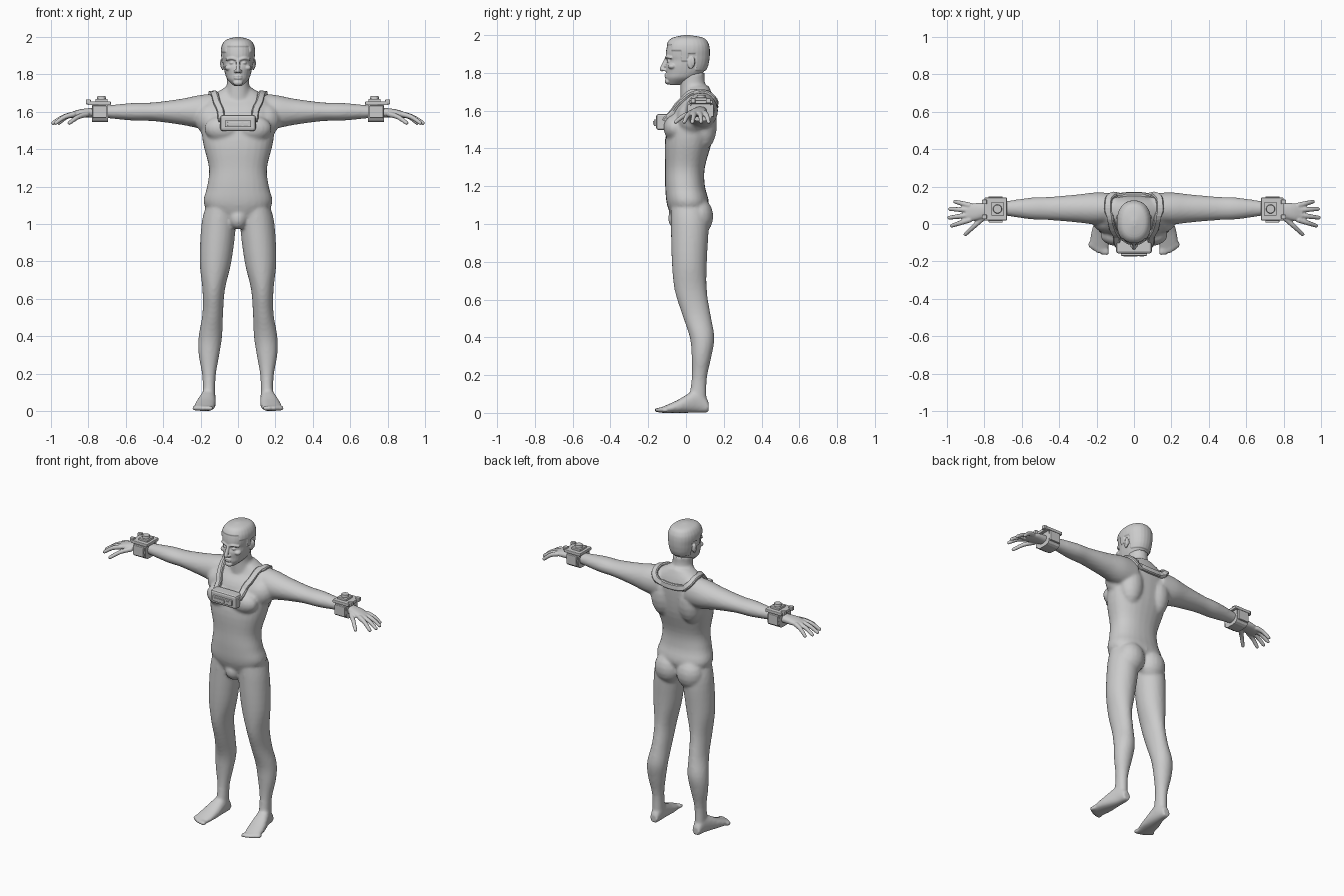
import bpy, bmesh, math
from mathutils import Vector, Matrix
from mathutils.bvhtree import BVHTree

cube = bpy.data.objects.get("Cube")
if cube:
    bpy.data.objects.remove(cube)

tone = (.6, .6, .6, 1)
grey = bpy.data.materials.new("plain_grey")
grey.use_nodes = True
grey.diffuse_color = tone
grey.node_tree.nodes["Principled BSDF"].inputs["Base Color"].default_value = tone
SIDES = {"left": 1, "right": -1}


def smooth_rows(rows, steps=4):
    """Resample a list of number tuples along a smooth spline."""
    result = []
    last = len(rows) - 1
    for i in range(last):
        before, start, end, after = rows[max(i - 1, 0)], rows[i], rows[i + 1], rows[min(i + 2, last)]
        for k in range(steps):
            t = k / steps
            row = []
            for p, q, r, s in zip(before, start, end, after):
                bend = (2 * p - 5 * q + 4 * r - s) + t * (3 * (q - r) + s - p)
                row.append(q + t * (r - p + t * bend) / 2)
            result.append(row)
    return result + [list(rows[-1])]


def circle(sides):
    return [(math.cos(math.tau * k / sides), math.sin(math.tau * k / sides)) for k in range(sides)]


def bridge(bm, rings):
    """Skin a row of point rings and cap both ends."""
    rings = [[bm.verts.new(point) for point in ring] for ring in rings]
    bm.faces.new(rings[0])
    bm.faces.new(rings[-1])
    for ring, following in zip(rings, rings[1:]):
        for k in range(len(ring)):
            bm.faces.new((ring[k - 1], ring[k], following[k], following[k - 1]))


def loft(bm, rows, axis, side=1, power=2, sides=28):
    """Rows hold position on the axis, then low and high limits on the other two axes."""
    rings = []
    for t, u_low, u_high, v_low, v_high in smooth_rows(rows):
        ring = []
        for c, s in circle(sides):
            u = math.copysign(abs(c) ** (2 / power), c)
            v = math.copysign(abs(s) ** (2 / power), s)
            point = [(u_low + u_high + u * (u_high - u_low)) / 2,
                     (v_low + v_high + v * (v_high - v_low)) / 2]
            point.insert(axis, t)
            point[0] *= side
            ring.append(point)
        rings.append(ring)
    bridge(bm, rings)


def column(bm, rows, power=2):
    """Upright symmetric form: height, half width, front, back."""
    loft(bm, [(z, -w, w, front, back) for z, w, front, back in rows], axis=2, power=power)


def blob(bm, centre, radii, side=1):
    x, y, z = centre
    a, b, c = radii
    rings = []
    for i in range(10):
        tilt = math.pi * (i + .3) / 9.6
        r, h = math.sin(tilt), math.cos(tilt)
        rings.append([(side * x + a * r * u, y + b * r * v, z + c * h) for u, v in circle(18)])
    bridge(bm, rings)


def digit(bm, points, thick, thin, side=1):
    """Tapering round-ended tube along a path."""
    path = [Vector((side * x, y, z)) for x, y, z in smooth_rows(points)]
    rings = []
    for i, point in enumerate(path):
        r = thick + (thin - thick) * i / (len(path) - 1)
        along = path[min(i + 1, len(path) - 1)] - path[max(i - 1, 0)]
        turn = along.to_track_quat('Z', 'Y')
        rings.append([point + turn @ Vector((r * u, r * v, 0)) for u, v in circle(14)])
    bridge(bm, rings)
    blob(bm, path[0], [thick] * 3)
    blob(bm, path[-1], [thin] * 3)


def finish(bm, name):
    bmesh.ops.recalc_face_normals(bm, faces=bm.faces)
    mesh = bpy.data.meshes.new(name)
    bm.to_mesh(mesh)
    bm.free()
    mesh.materials.append(grey)
    ob = bpy.data.objects.new(name, mesh)
    bpy.context.collection.objects.link(ob)
    return ob


def fuse(bm, name, voxel, rounds):
    """Merge overlapping forms into one smooth skin."""
    ob = finish(bm, name)
    skin = ob.modifiers.new("skin", 'REMESH')
    skin.mode, skin.voxel_size = 'VOXEL', voxel
    relax = ob.modifiers.new("relax", 'SMOOTH')
    relax.factor, relax.iterations = .5, rounds
    graph = bpy.context.evaluated_depsgraph_get()
    mesh = bpy.data.meshes.new_from_object(ob.evaluated_get(graph))
    ob.modifiers.clear()
    ob.data = mesh
    mesh.materials.clear()
    mesh.materials.append(grey)
    mesh.shade_smooth()
    return ob


def box(name, centre, size, bevel=.004):
    bm = bmesh.new()
    matrix = Matrix.Translation(centre) @ Matrix.Diagonal((*size, 1))
    bmesh.ops.create_cube(bm, size=1, matrix=matrix)
    bmesh.ops.bevel(bm, geom=bm.edges[:], offset=bevel, segments=2, profile=.5, affect='EDGES')
    finish(bm, name)


# torso and neck
bm = bmesh.new()
column(bm, [(1, .07, -.06, .06), (1.1, .18, -.1, .12), (1.2, .165, -.11, .1), (1.3, .155, -.11, .1),
            (1.45, .19, -.11, .14), (1.6, .195, -.07, .155), (1.67, .16, -.02, .145), (1.73, .07, 0, .12)], power=2.3)
column(bm, [(1.65, .08, -.03, .13), (1.75, .06, -.03, .1), (1.8, .06, -.04, .1)])
blob(bm, (0, -.045, 1.03), (.05, .05, .06))
for side in SIDES.values():
    # chest, shoulder blade, buttock, shoulder
    blob(bm, (.08, -.06, 1.51), (.1, .06, .07), side)
    blob(bm, (.1, .09, 1.53), (.08, .075, .14), side)
    blob(bm, (.08, .065, 1.04), (.09, .08, .1), side)
    blob(bm, (.14, .03, 1.56), (.09, .08, .09), side)
    # arm: reach, half depth, half height
    arm = [(.1, .08, .1), (.2, .086, .09), (.3, .075, .07), (.45, .062, .05), (.55, .058, .048),
           (.68, .04, .036), (.78, .03, .025)]
    loft(bm, [(x, .083 - d, .083 + d, 1.6 - h, 1.6 + h) for x, d, h in arm], axis=0, side=side)
    # leg: height, inner, outer, front, back
    loft(bm, [(1.1, .01, .17, -.08, .1), (1, .01, .195, -.08, .12), (.8, .035, .205, -.075, .11),
              (.65, .07, .19, -.06, .11), (.52, .08, .19, -.02, .13), (.4, .085, .21, .02, .15),
              (.3, .1, .21, .03, .135), (.18, .12, .19, .03, .11), (.05, .12, .19, .01, .11)], axis=2, side=side)
    # foot: position, inner, outer, top
    foot = [(.12, .13, .18, .06), (.06, .12, .195, .12), (-.05, .12, .23, .065), (-.13, .135, .235, .03)]
    loft(bm, [(y, inner, outer, 0, top) for y, inner, outer, top in foot], axis=1, side=side, power=2.3)
    for i in range(5):
        r = .01 if i else .016
        blob(bm, (.147 + .022 * i, -.15 + .0025 * i * i, .015), (r, .02, .015), side)
body = fuse(bm, "body", .01, rounds=3)

# hands with spread fingers
for tag, side in SIDES.items():
    bm = bmesh.new()
    loft(bm, [(.74, .05, .11, 1.57, 1.625), (.84, .02, .112, 1.57, 1.614), (.9, .015, .1, 1.565, 1.595)],
         axis=0, side=side, power=2.3)
    # knuckle position, spread angle, length
    fingers = [(.88, .1 - .026 * i, .25 - .19 * i, length) for i, length in enumerate((.08, .105, .11, .1))]
    thumb = (.81, .03, -.75, .125)
    for x, y, angle, length in fingers + [thumb]:
        dx, dy = length * math.cos(angle), length * math.sin(angle)
        digit(bm, [(x, y, 1.586), (x + dx / 2, y + dy / 2, 1.572), (x + dx, y + dy, 1.54)], .0155, .0105, side)
    fuse(bm, tag + "_hand", .005, rounds=2)

# head with nose, chin and lips
bm = bmesh.new()
column(bm, [(1.737, .02, -.09, -.03), (1.77, .055, -.105, .05), (1.8, .068, -.106, .09), (1.835, .076, -.108, .11),
            (1.865, .08, -.1, .117), (1.89, .083, -.107, .12), (1.925, .086, -.104, .12), (1.955, .08, -.095, .113),
            (1.98, .06, -.07, .09), (1.994, .01, -.01, .02)], power=2.25)
digit(bm, [(0, -.103, 1.876), (0, -.116, 1.846), (0, -.127, 1.82)], .009, .0125)
blob(bm, (0, -.097, 1.755), (.026, .016, .016))
for z in (1.79, 1.779):
    blob(bm, (0, -.104, z), (.023, .01, .006))
for side in SIDES.values():
    # nostril, brow, eye, cheek, ear
    blob(bm, (.013, -.113, 1.816), (.009, .012, .008), side)
    digit(bm, [(.01, -.104, 1.88), (.035, -.1, 1.886), (.06, -.08, 1.88)], .0075, .007, side)
    blob(bm, (.031, -.088, 1.861), (.015, .014, .0075), side)
    blob(bm, (.048, -.073, 1.835), (.024, .023, .016), side)
    blob(bm, (.083, .027, 1.853), (.007, .02, .032), side)
    blob(bm, (.088, .036, 1.86), (.008, .012, .026), side)
head = fuse(bm, "head", .004, rounds=2)


def hairline(y):
    """Lower edge of the hair: forehead, temple, sideburn, over the ear, nape."""
    for limit, height in ((-.075, 1.945), (-.025, 1.915), (.01, 1.86), (.05, 1.9)):
        if y < limit:
            return height
    return 1.81


# short hair raised from the scalp
normals = [v.normal.copy() for v in head.data.vertices]
for vertex, normal in zip(head.data.vertices, normals):
    rise = vertex.co.z - hairline(vertex.co.y)
    vertex.co += normal * min(.006, max(0, rise))

# yoke strap laid over chest, shoulders and upper back
half = [(.085, -.13, 1.56), (.1, -.1, 1.62), (.13, -.03, 1.69), (.14, .04, 1.72), (.14, .1, 1.71),
        (.13, .15, 1.68), (.085, .18, 1.645), (.04, .19, 1.635)]
path = [Vector(p) for p in smooth_rows(half + [(-x, y, z) for x, y, z in reversed(half)], steps=3)]
skin_tree = BVHTree.FromPolygons([v.co for v in body.data.vertices], [p.vertices for p in body.data.polygons])
section = ((-.019, -.015), (-.019, .01), (-.014, .017), (.014, .017), (.019, .01), (.019, -.015))
rings = []
for i, point in enumerate(path):
    place, normal, index, distance = skin_tree.find_nearest(point)
    along = path[min(i + 1, len(path) - 1)] - path[max(i - 1, 0)]
    across = along.cross(normal).normalized()
    outward = across.cross(along).normalized()
    rings.append([place + across * a + outward * h for a, h in section])
bm = bmesh.new()
bridge(bm, rings)
finish(bm, "yoke_strap")

# chest unit
box("chest_unit", (0, -.12, 1.54), (.19, .075, .085), bevel=.012)
box("chest_panel", (0, -.16, 1.536), (.14, .02, .036))
box("chest_display", (-.018, -.167, 1.536), (.075, .014, .018), bevel=.002)
box("chest_button", (.042, -.167, 1.536), (.025, .014, .018), bevel=.002)

# wrist devices
for tag, side in SIDES.items():
    bm = bmesh.new()
    loft(bm, [(.695, .02, .138, 1.545, 1.648), (.78, .02, .138, 1.545, 1.645)],
         axis=0, side=side, power=3.5, sides=16)
    finish(bm, tag + "_cuff")
    box(tag + "_cuff_plate", (.74 * side, .08, 1.646), (.12, .122, .02))
    box(tag + "_cuff_housing", (.73 * side, .08, 1.66), (.065, .07, .018))
    for label, offset in (("front", -1), ("rear", 1)):
        box(tag + "_cuff_pad_" + label, (.74 * side, .078 + .062 * offset, 1.6), (.075, .016, .065))
        box(tag + "_cuff_lug_" + label, (.8 * side, .078 + .04 * offset, 1.653), (.027, .024, .026))
    bm = bmesh.new()
    bmesh.ops.create_cone(bm, cap_ends=True, segments=20, radius1=.026, radius2=.022, depth=.03,
                          matrix=Matrix.Translation((.73 * side, .08, 1.669)))
    finish(bm, tag + "_cuff_dial")
